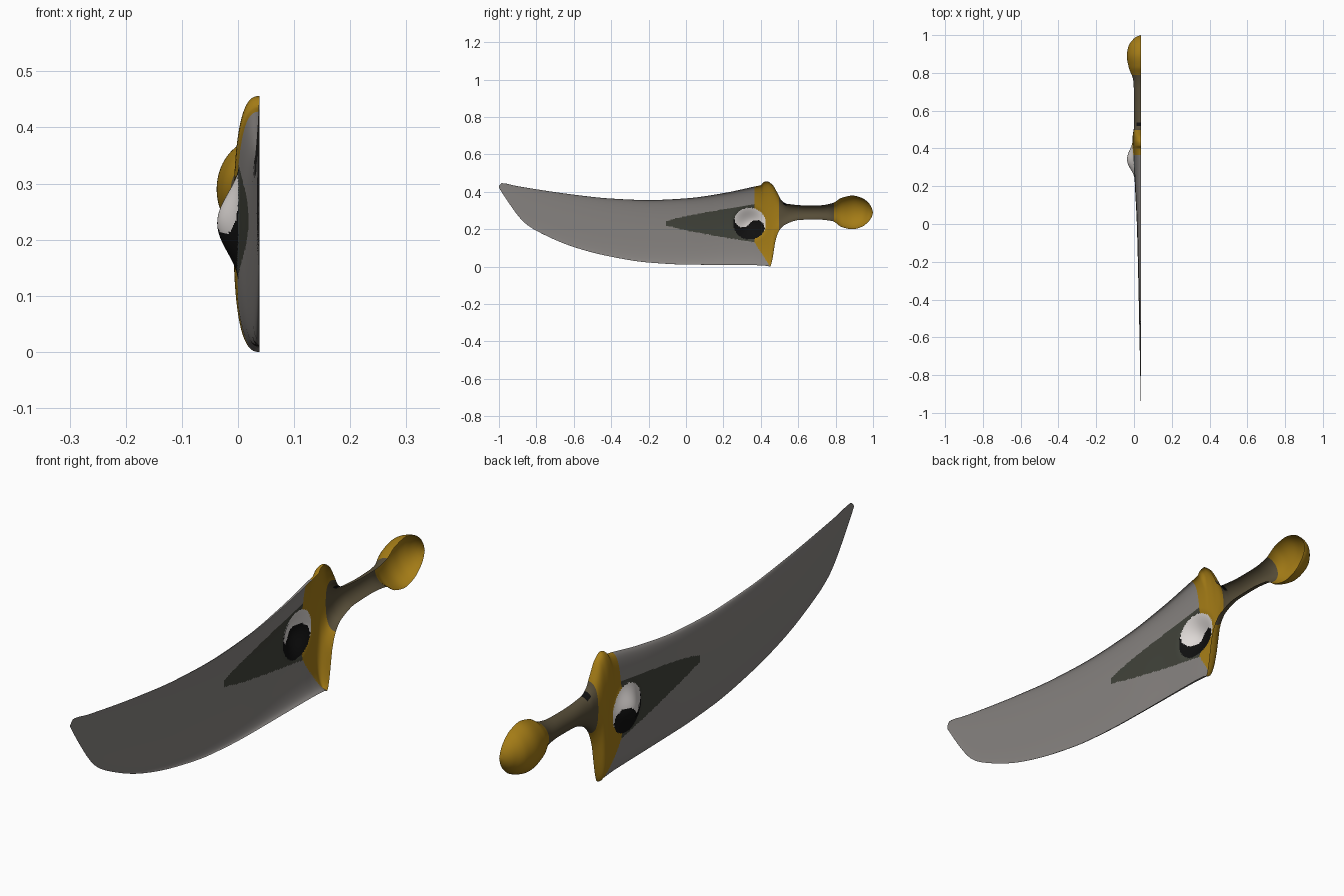
import bpy, bmesh, math

if "Cube" in bpy.data.objects:
    bpy.data.objects.remove(bpy.data.objects["Cube"])

# ---------- materials ----------
def mat(name, rgb):
    m = bpy.data.materials.new(name)
    m.diffuse_color = (*rgb, 1)
    m.use_nodes = True
    m.node_tree.nodes["Principled BSDF"].inputs["Base Color"].default_value = m.diffuse_color
    return m

STEEL = mat("steel grey", (0.24, 0.225, 0.215))
DARK = mat("dark olive grey", (0.052, 0.055, 0.042))
GOLD = mat("gold", (0.37, 0.20, 0.008))
BROWN = mat("grip brown", (0.095, 0.075, 0.04))
BLACK = mat("black", (0.005, 0.005, 0.005))
WHITE = mat("white", (0.75, 0.71, 0.69))

# ---------- silhouette and thickness profiles, all along y ----------
TOP = [(-1, .432), (-.985, .446), (-.9, .430), (-.6, .385), (-.4, .364), (-.2, .356),
       (0, .365), (.2, .393), (.36, .427), (.40, .436), (.415, .452), (.433, .456),
       (.46, .440), (.49, .392), (.51, .355), (.54, .336), (.65, .327), (.72, .328),
       (.785, .340), (.83, .367), (.89, .380), (.94, .368), (.975, .342), (.993, .315), (1, .29)]
BOTTOM = [(-1, .422), (-.98, .39), (-.94, .33), (-.9, .275), (-.86, .232), (-.8, .192),
          (-.6, .105), (-.4, .053), (-.2, .022), (0, .011), (.36, .008), (.435, .004),
          (.450, 0), (.46, .03), (.48, .145), (.50, .195), (.53, .225), (.61, .250),
          (.70, .252), (.785, .243), (.83, .213), (.89, .2), (.94, .213), (.975, .24),
          (.993, .266), (1, .29)]
DEPTH = [(-1, .001), (-.8, .005), (-.4, .013), (0, .023), (.2, .033), (.36, .040),
         (.45, .046), (.52, .038), (.65, .037), (.76, .042), (.83, .066), (.89, .076),
         (.94, .068), (.975, .045), (.993, .022), (1, 0)]
SQUARE = [(-1, 2.6), (.48, 2.6), (.56, 2.0), (1, 2.0)]
BACK_X = .038
GEM_Y, GEM_Z, GEM_R = .34, .23, .088

def curve(pts, y):
    """Smooth monotone interpolation through profile points."""
    n = len(pts)
    k = next((i for i in range(n - 1) if y <= pts[i + 1][0] + 1e-9), n - 2)

    def secant(i):
        return (pts[i + 1][1] - pts[i][1]) / (pts[i + 1][0] - pts[i][0])

    def slope(i):
        if i == 0:
            return secant(0)
        if i == n - 1:
            return secant(n - 2)
        a, b = secant(i - 1), secant(i)
        return 2 * a * b / (a + b) if a * b > 0 else 0

    (y0, v0), (y1, v1) = pts[k], pts[k + 1]
    h = y1 - y0
    t = min(1, max(0, (y - y0) / h))
    return ((2*t**3 - 3*t*t + 1) * v0 + (t**3 - 2*t*t + t) * h * slope(k)
            + (3*t*t - 2*t**3) * v1 + (t**3 - t*t) * h * slope(k + 1))

def gem_bump(y, z):
    d = math.hypot(y - GEM_Y, z - GEM_Z) / .105
    return .036 * (.5 + .5 * math.cos(math.pi * d)) if d < 1 else 0

# ---------- shared half-relief surface, open at the back ----------
def steps(a, b, d):
    n = round((b - a) / d)
    return [a + (b - a) * i / n for i in range(n)]

stations = (steps(-1, -.97, .003) + steps(-.97, .23, .012) + steps(.23, .55, .004)
            + steps(.55, .96, .01) + steps(.96, 1, .0025) + [1])
ROWS = 140
grid = []
for y in stations:
    lo, hi, depth, p = (curve(c, y) for c in (BOTTOM, TOP, DEPTH, SQUARE))
    column = []
    for j in range(ROWS + 1):
        s = -math.cos(math.pi * j / ROWS)
        z = (lo + hi) / 2 + s * (hi - lo) / 2
        swell = max(0, 1 - abs(s) ** p) ** (1 / p)
        column.append((BACK_X - depth * swell - gem_bump(y, z), y, z))
    grid.append(column)

# ---------- which part and colour a spot belongs to ----------
def part_at(y, z):
    if math.hypot(y - GEM_Y, (z - GEM_Z) * 1.04) < GEM_R:
        return "round_boss"
    if y < .366 + max(0, .13 - z) * .65:
        return "blade"
    return "guard" if y < .50 else "grip" if y < .787 else "pommel"

def blade_colour(y, z):
    # long pointed panel beside the guard
    t = (y + .112) / .48
    return 1 if t > 0 and abs(z - .232) < .008 + .094 * t ** .8 else 0

def boss_colour(y, z):
    # two halves divided by an S-shaped line
    u, v = y - GEM_Y, z - GEM_Z
    along, across = .83 * u - .56 * v, .56 * u + .83 * v
    h = GEM_R / 2
    if math.hypot(along + h, across) < h:
        return 1
    if math.hypot(along - h, across) < h:
        return 0
    return 1 if across > 0 else 0

def grip_colour(y, z):
    # small dark mark on the upper edge
    return 1 if .518 < y < .54 and z > curve(TOP, y) - .012 else 0

def plain(y, z):
    return 0

def build(name, mats, colour):
    bm = bmesh.new()
    verts = {}

    def vert(i, j):
        if (i, j) not in verts:
            verts[i, j] = bm.verts.new(grid[i][j])
        return verts[i, j]

    for i in range(len(grid) - 1):
        for j in range(ROWS):
            corners = ((i, j), (i, j + 1), (i + 1, j + 1), (i + 1, j))
            y = sum(grid[a][b][1] for a, b in corners) / 4
            z = sum(grid[a][b][2] for a, b in corners) / 4
            if part_at(y, z) == name:
                f = bm.faces.new([vert(a, b) for a, b in corners])
                f.material_index = colour(y, z)
                f.smooth = True
    bmesh.ops.remove_doubles(bm, verts=bm.verts, dist=1e-6)
    me = bpy.data.meshes.new(name)
    bm.to_mesh(me)
    bm.free()
    for m in mats:
        me.materials.append(m)
    bpy.context.collection.objects.link(bpy.data.objects.new(name, me))

# ---------- parts ----------
build("blade", [STEEL, DARK], blade_colour)
build("round_boss", [BLACK, WHITE], boss_colour)
build("guard", [GOLD], plain)
build("grip", [BROWN, BLACK], grip_colour)
build("pommel", [GOLD], plain)
